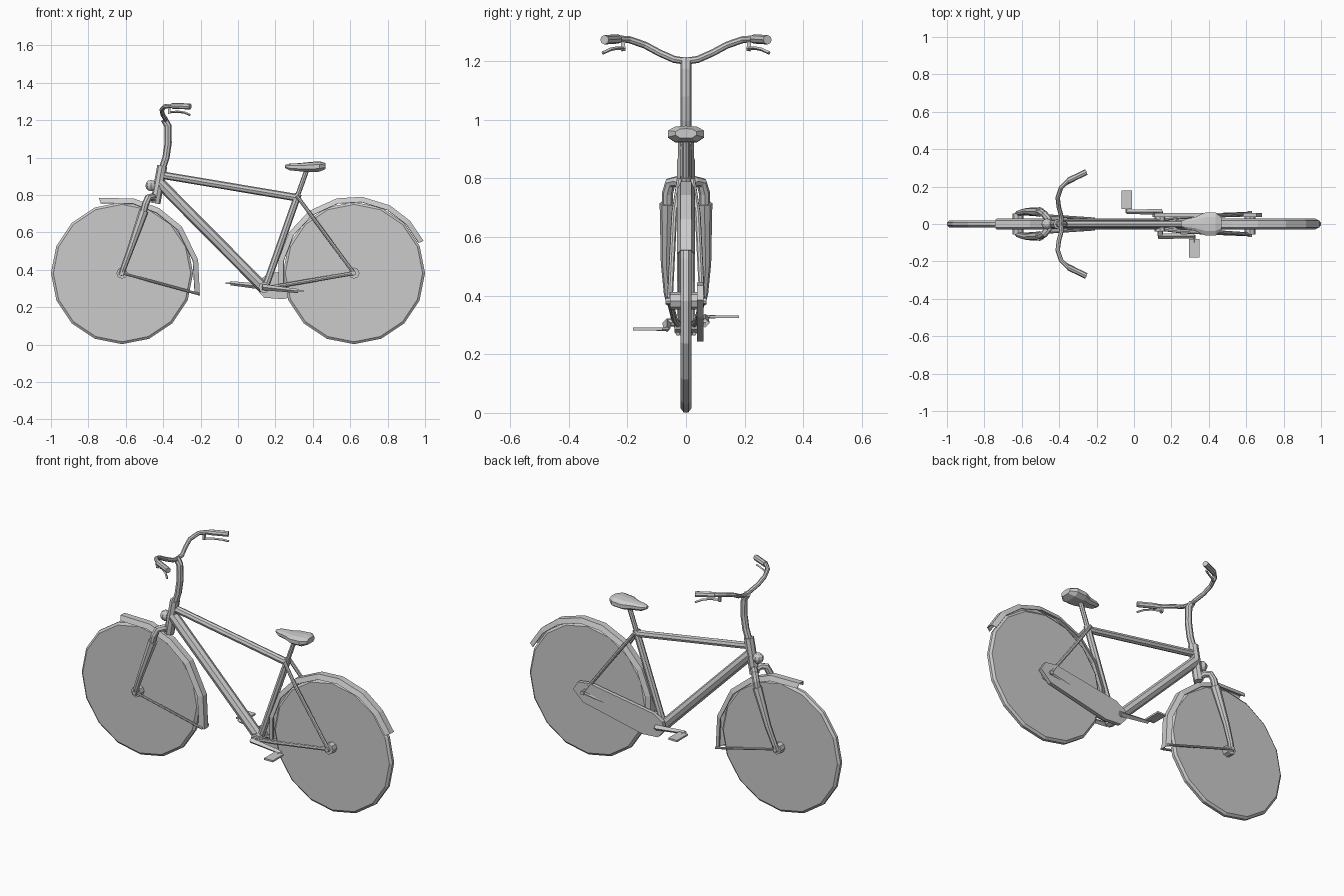
import bpy, bmesh
from math import cos, sin, pi, radians

if "Cube" in bpy.data.objects:
    bpy.data.objects.remove(bpy.data.objects["Cube"])

AXLE_Z, R = 0.382, 0.38
FRONT_X, REAR_X = -0.62, 0.62


def add_mesh(name, bm, mirror=False):
    bmesh.ops.recalc_face_normals(bm, faces=bm.faces)
    me = bpy.data.meshes.new(name)
    bm.to_mesh(me)
    bm.free()
    return add_object(name, me, mirror)


def add_object(name, me, mirror=False):
    ob = bpy.data.objects.new(name, me)
    bpy.context.collection.objects.link(ob)
    if mirror:
        m = ob.modifiers.new("Mirror", 'MIRROR')
        m.use_axis = (False, True, False)
        m.use_mirror_merge = False
    return ob


def tube(name, pts, r, mirror=False, res=2):
    """Flat-shaded tube through points; r is one radius or one per point."""
    radii = r if isinstance(r, (list, tuple)) else [r] * len(pts)
    cu = bpy.data.curves.new(name, 'CURVE')
    cu.dimensions = '3D'
    cu.bevel_depth = 1.0
    cu.bevel_resolution = res
    cu.use_fill_caps = True
    sp = cu.splines.new('POLY')
    sp.use_smooth = False
    sp.points.add(len(pts) - 1)
    for p, co, rad in zip(sp.points, pts, radii):
        p.co = (*co, 1)
        p.radius = rad
    tmp = bpy.data.objects.new("tmp", cu)
    bpy.context.collection.objects.link(tmp)
    bpy.context.view_layer.update()
    me = bpy.data.meshes.new_from_object(tmp.evaluated_get(bpy.context.evaluated_depsgraph_get()))
    bpy.data.objects.remove(tmp)
    return add_object(name, me, mirror)


def loft(name, rings, closed=True, caps=True):
    """Skin a list of point rings."""
    bm = bmesh.new()
    vs = [[bm.verts.new(p) for p in ring] for ring in rings]
    n = len(rings[0])
    for a, b in zip(vs, vs[1:]):
        for i in range(n if closed else n - 1):
            j = (i + 1) % n
            bm.faces.new((a[i], a[j], b[j], b[i]))
    if caps:
        bm.faces.new(vs[0])
        bm.faces.new(vs[-1])
    return add_mesh(name, bm)


def box(name, c, s):
    bm = bmesh.new()
    bmesh.ops.create_cube(bm, size=1)
    for v in bm.verts:
        v.co = [c[k] + v.co[k] * s[k] for k in range(3)]
    return add_mesh(name, bm)


# Wheels: 16-sided discs with a ridged rim
def wheel(name, cx):
    rings = [[(cx + r * cos(2 * pi * i / 16), y, AXLE_Z + r * sin(2 * pi * i / 16))
              for i in range(16)] for r, y in ((0.367, -0.018), (R, -0.008), (R, 0.008), (0.367, 0.018))]
    loft(name, rings)


wheel("front_wheel", FRONT_X)
wheel("rear_wheel", REAR_X)


# Mudguards: channel section swept along an arc
def mudguard(name, cx, path):
    section = ((-0.03, -0.028), (-0.018, 0), (0.018, 0), (0.03, -0.028))
    rings = [[(cx + (r + d) * cos(radians(a)), y, AXLE_Z + (r + d) * sin(radians(a)))
              for y, d in section] for a, r in path]
    ob = loft(name, rings, closed=False, caps=False)
    s = ob.modifiers.new("Solidify", 'SOLIDIFY')
    s.thickness = 0.004


mudguard("front_mudguard", FRONT_X,
         [(107, 0.42), (81, 0.404), (60, 0.40), (38, 0.405), (10, 0.413), (-16, 0.433)])
mudguard("rear_mudguard", REAR_X,
         [(a, 0.41) for a in (190, 170, 148, 126, 103, 84, 62, 43, 25)])
tube("front_mudguard_stay", [(FRONT_X, 0.055, AXLE_Z), (-0.21, 0.028, 0.27)], 0.007, True)

# Frame
tube("head_tube", [(-0.405, 0, 0.955), (-0.442, 0, 0.755)], 0.027)
tube("top_tube", [(-0.40, 0, 0.905), (0.315, 0, 0.785)], 0.02)
tube("down_tube", [(-0.42, 0, 0.865), (0.14, 0, 0.30)], 0.03)
tube("seat_tube", [(0.14, 0, 0.29), (0.322, 0, 0.805)], 0.019)
tube("seat_post", [(0.32, 0, 0.80), (0.372, 0, 0.945)], 0.013)
tube("seat_stay", [(0.315, 0.022, 0.795), (0.40, 0.04, 0.68), (REAR_X, 0.055, AXLE_Z)], 0.01, True)
tube("chain_stay", [(0.14, 0.025, 0.30), (0.26, 0.04, 0.32), (REAR_X, 0.055, AXLE_Z)], 0.011, True)
tube("bottom_bracket", [(0.14, -0.04, 0.305), (0.14, 0.04, 0.305)], 0.03)

# Hubs
for nm, cx in (("front_hub", FRONT_X), ("rear_hub", REAR_X)):
    tube(nm, [(cx, -0.055, AXLE_Z), (cx, 0.055, AXLE_Z)], 0.03)
    tube(nm + "_axle", [(cx, -0.07, AXLE_Z), (cx, 0.07, AXLE_Z)], 0.012)

# Fork: curved shoulder into thicker tapered legs
tube("fork_shoulder", [(-0.442, 0, 0.775), (-0.46, 0.03, 0.79), (-0.48, 0.053, 0.785),
                       (-0.495, 0.063, 0.75), (-0.51, 0.063, 0.69)], 0.019, True)
tube("fork_leg", [(-0.503, 0.064, 0.715), (-0.575, 0.068, 0.51), (-0.612, 0.06, 0.41),
                  (-0.625, 0.052, 0.37)], [0.026, 0.018, 0.016, 0.014], True)

# Lamp ball in front of the head tube
bm = bmesh.new()
bmesh.ops.create_uvsphere(bm, u_segments=8, v_segments=6, radius=0.03)
bmesh.ops.translate(bm, verts=bm.verts, vec=(-0.465, 0, 0.85))
add_mesh("lamp", bm)

# Stem, handlebar, grips and brake levers
tube("stem", [(-0.405, 0, 0.94), (-0.385, 0, 1.0), (-0.373, 0, 1.08), (-0.375, 0, 1.17),
              (-0.395, 0, 1.205)], 0.019)
tube("handlebar", [(-0.39, 0, 1.2), (-0.388, 0.04, 1.206), (-0.402, 0.09, 1.228),
                   (-0.408, 0.14, 1.255), (-0.39, 0.195, 1.274), (-0.355, 0.23, 1.276),
                   (-0.30, 0.258, 1.275)], 0.012, True)
tube("grip", [(-0.35, 0.232, 1.276), (-0.255, 0.278, 1.273)], 0.016, True)
tube("brake_clamp", [(-0.37, 0.217, 1.278), (-0.366, 0.213, 1.235)], 0.01, True, 0)
tube("brake_lever", [(-0.368, 0.21, 1.242), (-0.32, 0.235, 1.245), (-0.285, 0.258, 1.24),
                     (-0.257, 0.284, 1.228)], 0.006, True, 0)

# Seat: lofted from narrow nose to broad back (x, half width, bottom, top)
rings = []
for x, w, lo, hi in ((0.25, 0.012, 0.945, 0.96), (0.275, 0.026, 0.932, 0.967), (0.33, 0.038, 0.926, 0.97),
                     (0.375, 0.06, 0.922, 0.975), (0.435, 0.062, 0.924, 0.98), (0.468, 0.035, 0.938, 0.97)):
    mid = (lo + hi) / 2
    q = (hi - lo) * 0.2
    rings.append([(x, w, mid - q), (x, w, mid + q), (x, w * 0.6, hi - q * 0.3), (x, 0, hi),
                  (x, -w * 0.6, hi - q * 0.3), (x, -w, mid + q), (x, -w, mid - q),
                  (x, -w * 0.6, lo), (x, w * 0.6, lo)])
loft("seat", rings)

# Chain guard on the +y side
outline = ((0.10, 0.295), (0.14, 0.25), (0.24, 0.243), (0.62, 0.325), (0.685, 0.385),
           (0.655, 0.435), (0.58, 0.445), (0.17, 0.38), (0.11, 0.345))
loft("chain_guard", [[(x, y, z) for x, z in outline] for y in (0.038, 0.06)])

# Cranks and pedals
tube("crank_axle", [(0.14, -0.065, 0.308), (0.14, 0.068, 0.308)], 0.014)
for side, px, pz in ((1, -0.04, 0.328), (-1, 0.322, 0.286)):
    nm = "left" if side > 0 else "right"
    tube(nm + "_crank", [(0.15 if side > 0 else 0.13, side * 0.065, 0.307), (px, side * 0.065, pz)],
         [0.016, 0.011], False, 0)
    tube(nm + "_pedal_pin", [(px, side * 0.06, pz), (px, side * 0.1, pz)], 0.006, False, 0)
    box(nm + "_pedal", (px, side * 0.13, pz), (0.056, 0.1, 0.01))
